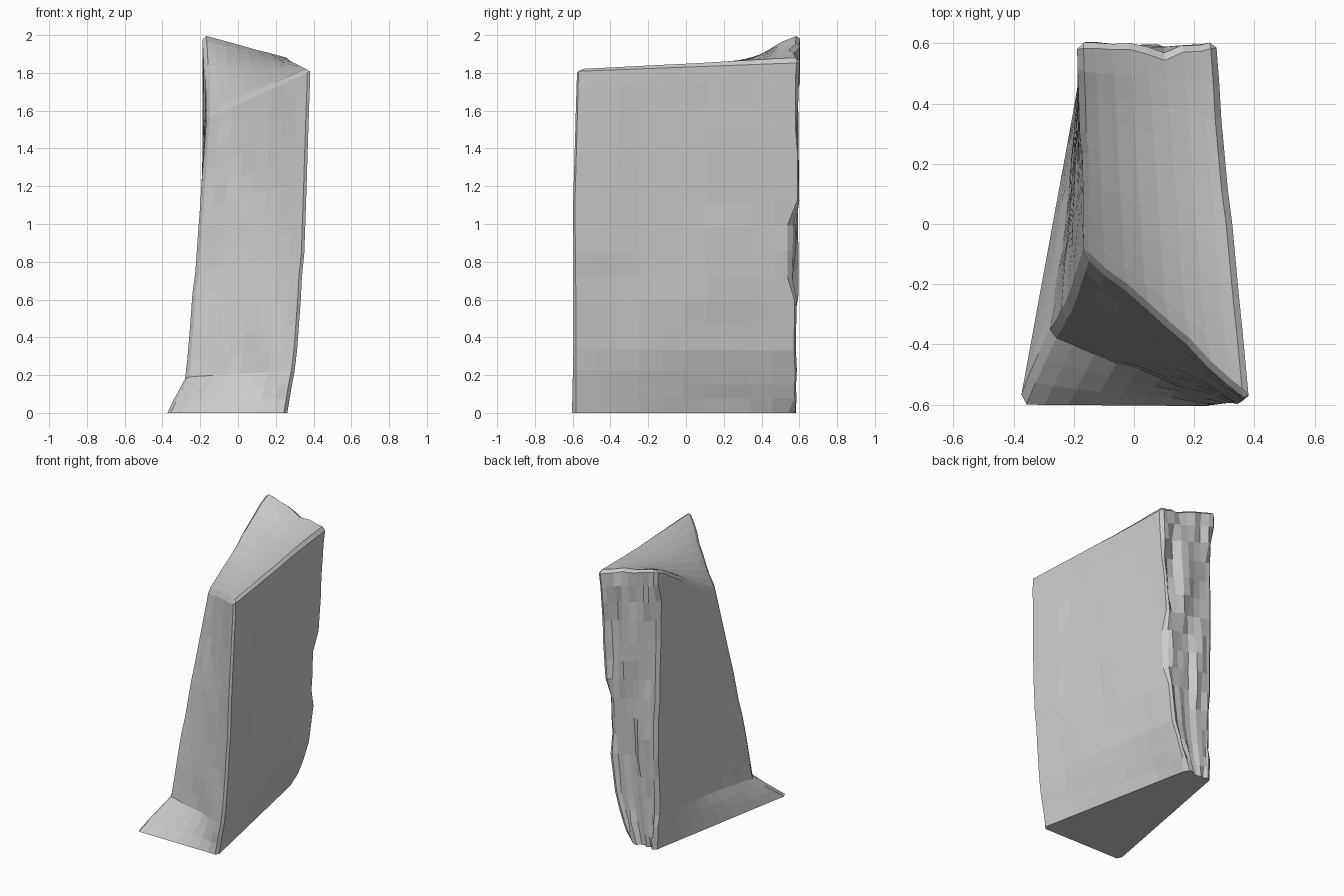
import bpy, bmesh, random
from mathutils import Vector

if "Cube" in bpy.data.objects:
    bpy.data.objects.remove(bpy.data.objects["Cube"])

random.seed(4)
NX, NY = 8, 10
WS = [0, .04, .08, .12, .18, .25, .32, .39, .46, .53, .6, .67, .74, .81, .88, .94, 1]
NZ = len(WS) - 1

# Corner edges of the slab as (height fraction, x, y, z), bottom to top
FRONT_LEFT = [(0, -.38, -.6, 0), (.12, -.275, -.37, .19), (.3, -.25, -.33, .48),
              (.6, -.215, -.24, .97), (1, -.165, -.1, 1.58)]
FRONT_RIGHT = [(0, .265, -.605, 0), (.08, .29, -.605, .15), (.16, .318, -.605, .3),
               (.35, .343, -.605, .65), (.6, .358, -.61, 1.1), (1, .382, -.59, 1.83)]
BACK_RIGHT = [(0, .03, .575, 0), (.08, .09, .575, .15), (.18, .15, .58, .33),
              (.35, .19, .585, .65), (.6, .22, .585, 1.12), (1, .275, .585, 1.875)]
BACK_LEFT = [(0, -.165, .575, 0), (.3, -.175, .58, .6), (1, -.185, .575, 2.01)]


def along(path, w):
    for a, b in zip(path, path[1:]):
        if w <= b[0]:
            return Vector(a[1:]).lerp(Vector(b[1:]), (w - a[0]) / (b[0] - a[0]))
    return Vector(path[-1][1:])


chips = {}


def chip(key, amount):
    if key not in chips:
        chips[key] = random.uniform(-1, 1)
    return chips[key] * amount


def point(i, j, k):
    w, u, v = WS[k], i / NX, j / NY
    front = along(FRONT_LEFT, w).lerp(along(FRONT_RIGHT, w), u)
    back = along(BACK_LEFT, w).lerp(along(BACK_RIGHT, w), u)
    p = front.lerp(back, v)
    # chipped back, gently uneven front and sides
    if j == NY:
        p.y += chip(("back", i // 2, (k + i) // 3), .028)
    if j == 0 and 0 < k and 0 < i < NX:
        p.y += chip(("front", i // 2, (k + i) // 3), .01)
    if i in (0, NX) and 0 < k:
        p.x += chip((i, j // 3, (k + j // 3) // 4), .005)
    return p


# Leaning rock slab, built as a deformed box shell
bm = bmesh.new()
verts, index = {}, {}


def vert(c):
    if c not in verts:
        verts[c] = bm.verts.new(point(*c))
        index[verts[c]] = c
    return verts[c]


def side(na, nb, f):
    for a in range(na):
        for b in range(nb):
            bm.faces.new([vert(f(a, b)), vert(f(a + 1, b)),
                          vert(f(a + 1, b + 1)), vert(f(a, b + 1))])


for end in (0, 1):
    side(NX, NZ, lambda a, b: (a, end * NY, b))
    side(NY, NZ, lambda a, b: (end * NX, a, b))
    side(NX, NY, lambda a, b: (a, b, end * NZ))
bmesh.ops.recalc_face_normals(bm, faces=bm.faces)

# Chamfer the upright corners and the top rim
LIMITS = (NX, NY, NZ)


def on_rim(edge):
    a, b = (index[v] for v in edge.verts)
    shared = [n for n in range(3) if a[n] == b[n] and a[n] in (0, LIMITS[n])]
    bottom = a[2] == 0 and b[2] == 0
    return len(shared) >= 2 and not bottom


bmesh.ops.bevel(bm, geom=[e for e in bm.edges if on_rim(e)], offset=.022,
                segments=1, affect='EDGES', clamp_overlap=True)
bmesh.ops.recalc_face_normals(bm, faces=bm.faces)

mesh = bpy.data.meshes.new("rock_slab")
bm.to_mesh(mesh)
bm.free()
slab = bpy.data.objects.new("rock_slab", mesh)
bpy.context.collection.objects.link(slab)
